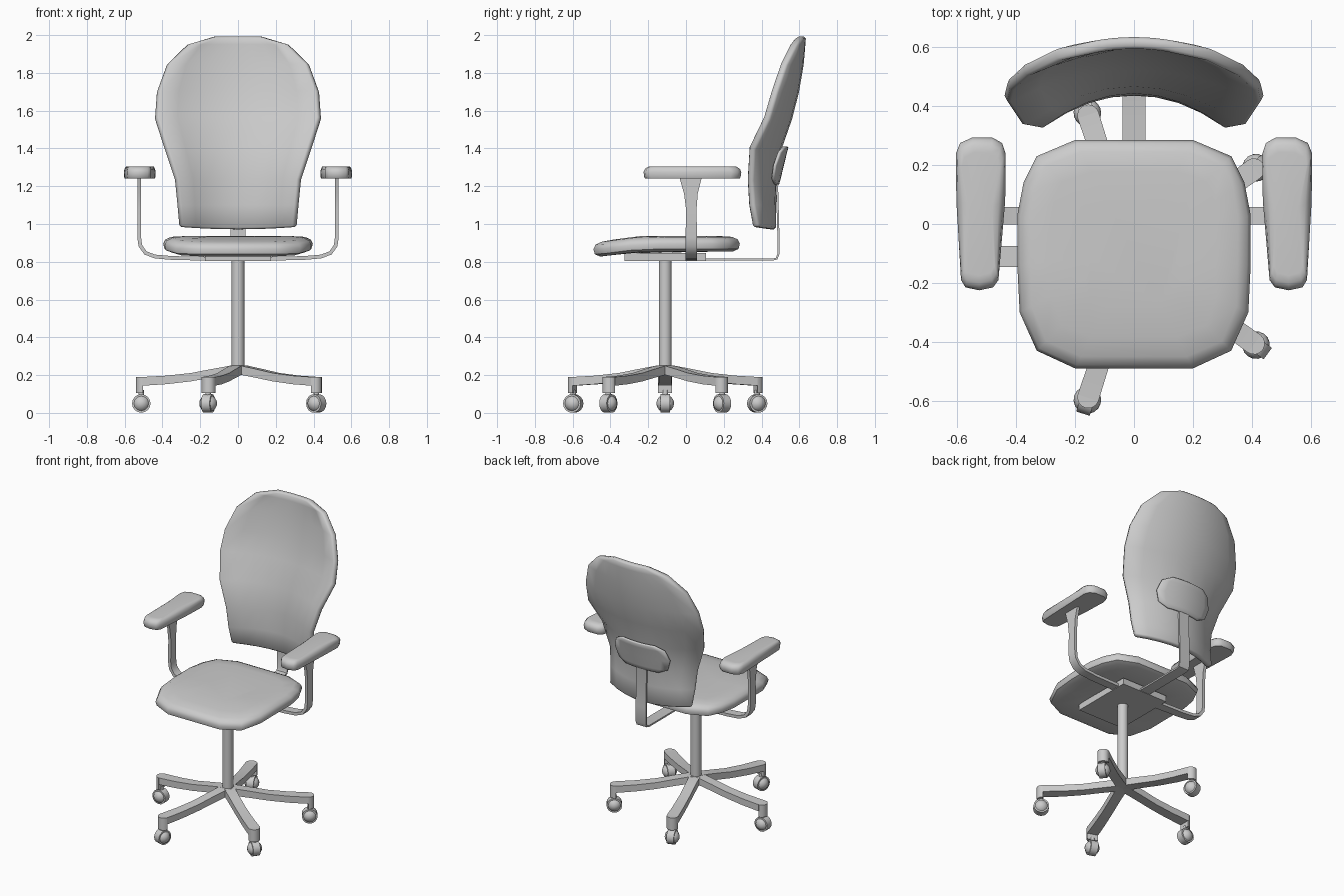
import bpy, bmesh, math
from mathutils import Matrix, Vector

if "Cube" in bpy.data.objects:
    bpy.data.objects.remove(bpy.data.objects["Cube"])

HUB_Y = -0.11


def finish(name, bm, angle=35):
    bmesh.ops.recalc_face_normals(bm, faces=bm.faces)
    me = bpy.data.meshes.new(name)
    bm.to_mesh(me)
    bm.free()
    ob = bpy.data.objects.new(name, me)
    bpy.context.collection.objects.link(ob)
    bpy.ops.object.select_all(action='DESELECT')
    ob.select_set(True)
    bpy.context.view_layer.objects.active = ob
    bpy.ops.object.shade_smooth_by_angle(angle=math.radians(angle))
    return ob


def loft(name, rings, angle=35):
    """Bridge equal-length closed rings and cap both ends."""
    bm = bmesh.new()
    vs = [[bm.verts.new(p) for p in r] for r in rings]
    n = len(vs[0])
    for a, b in zip(vs, vs[1:]):
        for i in range(n):
            j = (i + 1) % n
            bm.faces.new((a[i], a[j], b[j], b[i]))
    bm.faces.new(vs[0])
    bm.faces.new(vs[-1])
    return finish(name, bm, angle)


def strap(name, path, thick, to3d):
    """Flat bar along (a, b, half width, width offset) points."""
    rings = []
    for i, (a, b, w, o) in enumerate(path):
        p, q = path[max(i - 1, 0)], path[min(i + 1, len(path) - 1)]
        t = Vector((q[0] - p[0], q[1] - p[1])).normalized() * thick / 2
        rings.append([to3d(a - s * t.y, b + s * t.x, o + k * w)
                      for s, k in ((-1, -1), (-1, 1), (1, 1), (1, -1))])
    return loft(name, rings)


def sheet(name, rows, thick, bevel, cols=8):
    """Bent panel from rows of (half width, z, centre y, edge drop, edge lift)."""
    bm = bmesh.new()
    us = [2 * i / cols - 1 for i in range(cols + 1)]
    vs = [[bm.verts.new((h * u, y - d * u * u, z + l * u * u)) for u in us]
          for h, z, y, d, l in rows]
    for a, b in zip(vs, vs[1:]):
        for i in range(cols):
            bm.faces.new((a[i], a[i + 1], b[i + 1], b[i]))
    ob = finish(name, bm, 40)
    m = ob.modifiers.new("thickness", 'SOLIDIFY')
    m.thickness, m.offset = thick, 0
    m = ob.modifiers.new("edge", 'BEVEL')
    m.width, m.segments, m.limit_method = bevel, 1, 'ANGLE'
    m.angle_limit = math.radians(50)
    return ob


def box(name, lo, hi):
    return loft(name, [[(lo[0], lo[1], z), (hi[0], lo[1], z), (hi[0], hi[1], z), (lo[0], hi[1], z)]
                       for z in (lo[2], hi[2])])


def cushion(name, outline, centre, levels, bend=lambda y: 0):
    """Padded slab: outline scaled about its centre at each (inset, z)."""
    cx, cy = centre
    rings = []
    for inset, z in levels:
        ring = []
        for x, y in outline:
            d = Vector((x - cx, y - cy))
            d -= d.normalized() * inset
            ring.append((cx + d.x, cy + d.y, z + bend(cy + d.y)))
        rings.append(ring)
    return loft(name, rings, 50)


# seat cushion with drooping front edge
half = [(0.2, 0.285), (0.33, 0.23), (0.375, 0.14), (0.396, 0.03), (0.396, -0.14),
        (0.388, -0.3), (0.33, -0.43), (0.2, -0.49)]
outline = half + [(-x, y) for x, y in reversed(half)]
cushion("seat", outline, (0, -0.1),
        [(0.2, 0.853), (0.04, 0.855), (0.008, 0.868), (0, 0.895), (0.012, 0.918),
         (0.045, 0.932), (0.12, 0.936), (0.25, 0.936)],
        lambda y: -0.028 * max(0, min(1, (-0.24 - y) / 0.22)))

# mechanism plate and spacer
box("seat_plate", (-0.175, -0.325, 0.803), (0.175, 0.105, 0.846))
box("plate_spacer", (-0.09, -0.19, 0.84), (0.09, -0.07, 0.86))

# backrest shell
sheet("backrest", [
    (0.305, 0.972, 0.455, 0.085, 0.013), (0.315, 1.1, 0.457, 0.11, 0),
    (0.328, 1.235, 0.463, 0.125, 0), (0.383, 1.4, 0.486, 0.138, 0),
    (0.435, 1.56, 0.542, 0.115, 0), (0.425, 1.70, 0.578, 0.11, 0),
    (0.372, 1.845, 0.603, 0.085, 0), (0.265, 1.95, 0.612, 0.04, 0),
    (0.12, 1.992, 0.615, 0.01, 0)], 0.04, 0.012)

# pad that joins the backrest to its support
sheet("back_bracket_pad", [
    (0.12, 1.21, 0.484, 0.013, 0), (0.185, 1.24, 0.492, 0.032, 0),
    (0.208, 1.31, 0.509, 0.04, 0), (0.185, 1.38, 0.526, 0.032, 0),
    (0.12, 1.41, 0.534, 0.013, 0)], 0.018, 0.004)

# back support bar
strap("back_support", [(0.05, 0.811, 0.039, 0), (0.455, 0.811, 0.039, 0), (0.48, 0.817, 0.039, 0),
                       (0.489, 0.84, 0.039, 0), (0.489, 0.95, 0.039, 0), (0.482, 1.2, 0.039, 0),
                       (0.5, 1.27, 0.039, 0)],
      0.011, lambda a, b, w: (w, a, b))

# arms
arm_path = [(0.1, 0.815, 0.03, 0.028), (0.35, 0.82, 0.03, 0.028), (0.44, 0.828, 0.03, 0.028),
            (0.49, 0.847, 0.03, 0.028), (0.517, 0.885, 0.03, 0.028), (0.523, 0.93, 0.03, 0.028),
            (0.523, 1.08, 0.028, 0.028), (0.523, 1.16, 0.036, 0.026), (0.523, 1.25, 0.06, 0.024)]
rest = [(0.436, 0.24), (0.448, 0.275), (0.48, 0.293), (0.55, 0.293), (0.59, 0.275), (0.604, 0.24),
        (0.603, 0.08), (0.587, -0.19), (0.572, -0.215), (0.525, -0.225), (0.478, -0.215),
        (0.46, -0.19), (0.437, 0.08)]
for side, s in (("right", 1), ("left", -1)):
    strap(side + "_arm_support", arm_path, 0.02, lambda a, b, w: (s * a, w, b))
    cushion(side + "_armrest", [(s * x, y) for x, y in rest], (s * 0.521, 0.035),
            [(0.01, 1.24), (0.004, 1.248), (0, 1.275), (0.008, 1.292), (0.025, 1.303), (0.05, 1.305)])

# gas column
circle = [(math.cos(math.tau * i / 16), math.sin(math.tau * i / 16)) for i in range(16)]
loft("column", [[(0.034 * c, HUB_Y + 0.034 * t, z) for c, t in circle] for z in (0.205, 0.81)])

# five-star base with casters
leg_path = [(0.0, 0.252, 0.204, 0.034), (0.04, 0.25, 0.202, 0.034), (0.14, 0.232, 0.186, 0.033),
            (0.25, 0.211, 0.167, 0.033), (0.38, 0.197, 0.152, 0.035), (0.505, 0.19, 0.144, 0.037)]
tip = [(0.503 + 0.037 * math.cos(a), 0.037 * math.sin(a))
       for a in (math.pi * i / 8 - math.pi / 2 for i in range(9))]
for k in range(5):
    place = Matrix.Translation((0, HUB_Y, 0)) @ Matrix.Rotation(math.radians(36 + 72 * k), 4, 'Z')
    parts = [
        loft(f"base_leg_{k+1}", [[(r, -w, b), (r, w, b), (r, w, t), (r, -w, t)] for r, t, b, w in leg_path]),
        loft(f"leg_tip_{k+1}", [[(x, y, z) for x, y in tip] for z in (0.105, 0.19)]),
        loft(f"caster_stem_{k+1}", [[(0.512 + 0.015 * c, 0.015 * t, z) for c, t in circle] for z in (0.08, 0.12)]),
        loft(f"caster_hood_{k+1}", [[(0.512 + 0.049 * c, y, 0.05 + 0.049 * t) for c, t in circle]
                                    for y in (-0.024, 0.024)])]
    bm = bmesh.new()
    bmesh.ops.create_uvsphere(bm, u_segments=12, v_segments=8, radius=0.047)
    bmesh.ops.rotate(bm, verts=bm.verts, matrix=Matrix.Rotation(math.pi / 2, 3, 'X'))
    bmesh.ops.translate(bm, verts=bm.verts, vec=(0.512, 0, 0.05))
    parts.append(finish(f"caster_wheel_{k+1}", bm, 50))
    for ob in parts:
        ob.matrix_world = place
